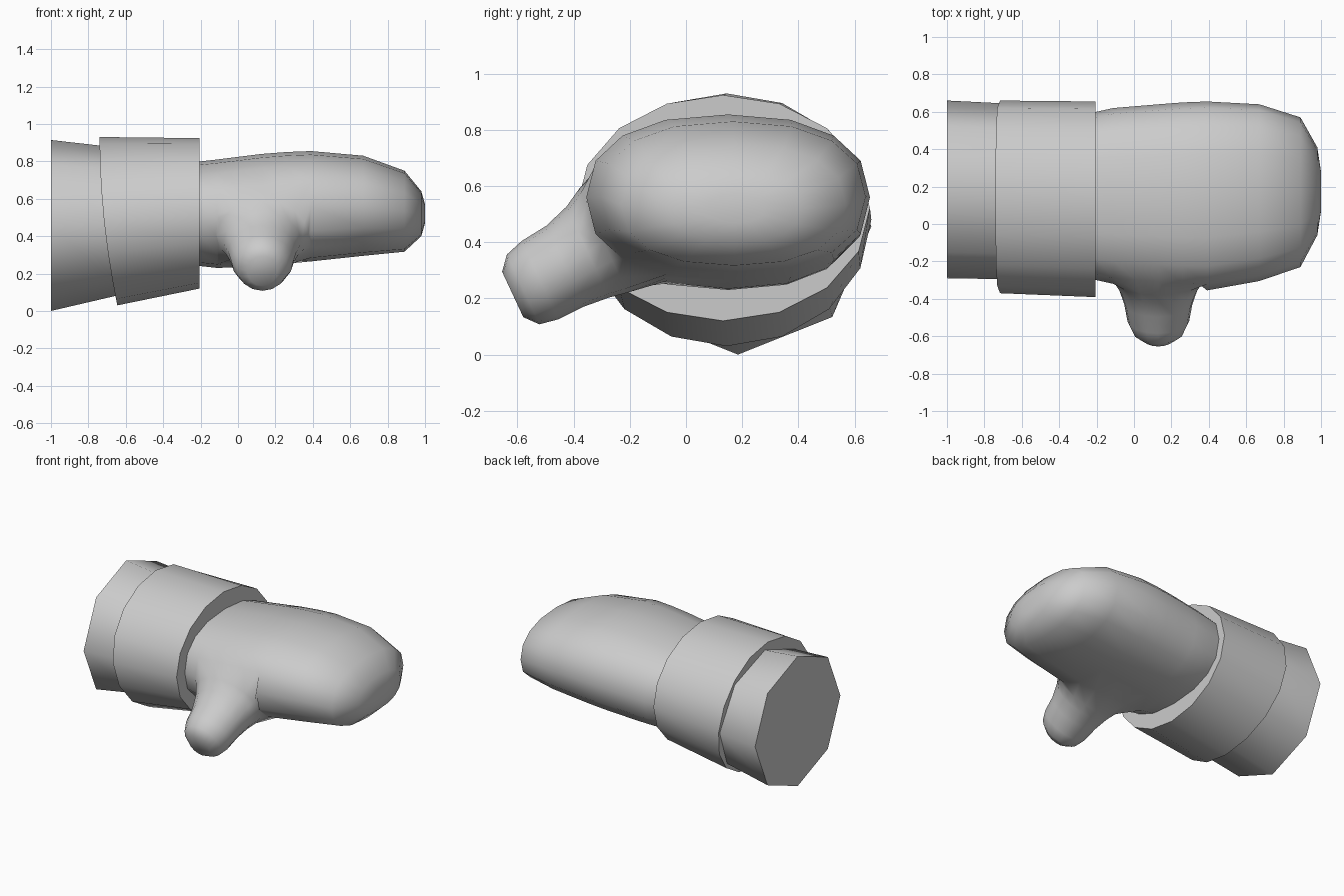
import bpy, bmesh, math

if "Cube" in bpy.data.objects:
    bpy.data.objects.remove(bpy.data.objects["Cube"])


def section(x, cy, cz, ry, rz, n, power=2.0):
    """Superellipse outline across the x axis, counted from +y towards +z."""
    pts = []
    for i in range(n):
        a = 2 * math.pi * i / n
        c, s = math.cos(a), math.sin(a)
        y = math.copysign(abs(c) ** (2 / power), c)
        z = math.copysign(abs(s) ** (2 / power), s)
        pts.append((x, cy + ry * y, cz + rz * z))
    return pts


def bridge(bm, a, b):
    n = len(a)
    return [bm.faces.new((a[i], a[(i + 1) % n], b[(i + 1) % n], b[i])) for i in range(n)]


def loft(bm, sections):
    rings = [[bm.verts.new(p) for p in s] for s in sections]
    bands = [bridge(bm, a, b) for a, b in zip(rings, rings[1:])]
    bm.faces.new(rings[0][::-1])
    bm.faces.new(rings[-1])
    return rings, bands


def finish(bm, name, angle):
    bmesh.ops.recalc_face_normals(bm, faces=bm.faces)
    mesh = bpy.data.meshes.new(name)
    bm.to_mesh(mesh)
    bm.free()
    obj = bpy.data.objects.new(name, mesh)
    bpy.context.collection.objects.link(obj)
    bpy.ops.object.select_all(action='DESELECT')
    obj.select_set(True)
    bpy.context.view_layer.objects.active = obj
    bpy.ops.object.shade_smooth_by_angle(angle=math.radians(angle))
    return obj


# Eight-sided wrist, flaring towards its flat end
bm = bmesh.new()
loft(bm, [section(-1.0, 0.185, 0.457, 0.475, 0.457, 8),
          section(-0.70, 0.175, 0.475, 0.47, 0.405, 8),
          section(-0.40, 0.165, 0.49, 0.45, 0.35, 8)])
finish(bm, "wrist", 50)

# Cuff with a slanted rear edge
bm = bmesh.new()
rear = []
for x, y, z in section(0, 0.145, 0.48, 0.515, 0.45, 16):
    t = (0.93 - z) / 0.9
    rear.append((-0.74 + 0.095 * t * t, y, z))
loft(bm, [rear, section(-0.205, 0.132, 0.522, 0.523, 0.402, 16)])
finish(bm, "cuff", 35)

# Mitten body: x, y min, y max, z min, z max
bm = bmesh.new()
profile = [(-0.45, -0.27, 0.57, 0.27, 0.76), (-0.20, -0.30, 0.60, 0.24, 0.80),
           (-0.11, -0.32, 0.62, 0.23, 0.81), (0.01, -0.33, 0.63, 0.235, 0.825),
           (0.13, -0.34, 0.64, 0.243, 0.84), (0.26, -0.35, 0.65, 0.253, 0.85),
           (0.39, -0.355, 0.655, 0.265, 0.855), (0.67, -0.305, 0.64, 0.295, 0.83),
           (0.89, -0.23, 0.57, 0.317, 0.75), (0.98, -0.06, 0.41, 0.40, 0.64),
           (1.0, 0.07, 0.28, 0.47, 0.57)]
rings, bands = loft(bm, [section(x, (a + b) / 2, (c + d) / 2, (b - a) / 2, (d - c) / 2, 16, 2.35)
                         for x, a, b, c, d in profile])

# Open a 4 x 4 patch on the palm side for the thumb
r0, j0 = 2, 7
patch = [bands[r][j] for r in range(r0, r0 + 4) for j in range(j0, j0 + 4)]
rim = ([rings[r0 + k][j0] for k in range(4)] +
       [rings[r0 + 4][j0 + k] for k in range(4)] +
       [rings[r0 + 4 - k][j0 + 4] for k in range(4)] +
       [rings[r0][j0 + 4 - k] for k in range(4)])
bmesh.ops.delete(bm, geom=patch, context='FACES')

# Thumb grown from the rim: y, z, half width, half thickness
previous = rim
up = (-0.42, 0.9)
for y, z, rx, rt in [(-0.295, 0.405, 0.245, 0.205), (-0.35, 0.365, 0.21, 0.18),
                     (-0.43, 0.315, 0.182, 0.16), (-0.52, 0.265, 0.165, 0.155),
                     (-0.58, 0.232, 0.135, 0.138), (-0.617, 0.214, 0.08, 0.09)]:
    ring = []
    for k in range(16):
        a = math.radians(135 - 22.5 * k)
        t = rt * math.sin(a)
        ring.append(bm.verts.new((0.13 + rx * math.cos(a), y + up[0] * t, z + up[1] * t)))
    bridge(bm, previous, ring)
    previous = ring
bm.faces.new(previous)
finish(bm, "mitten", 80)
